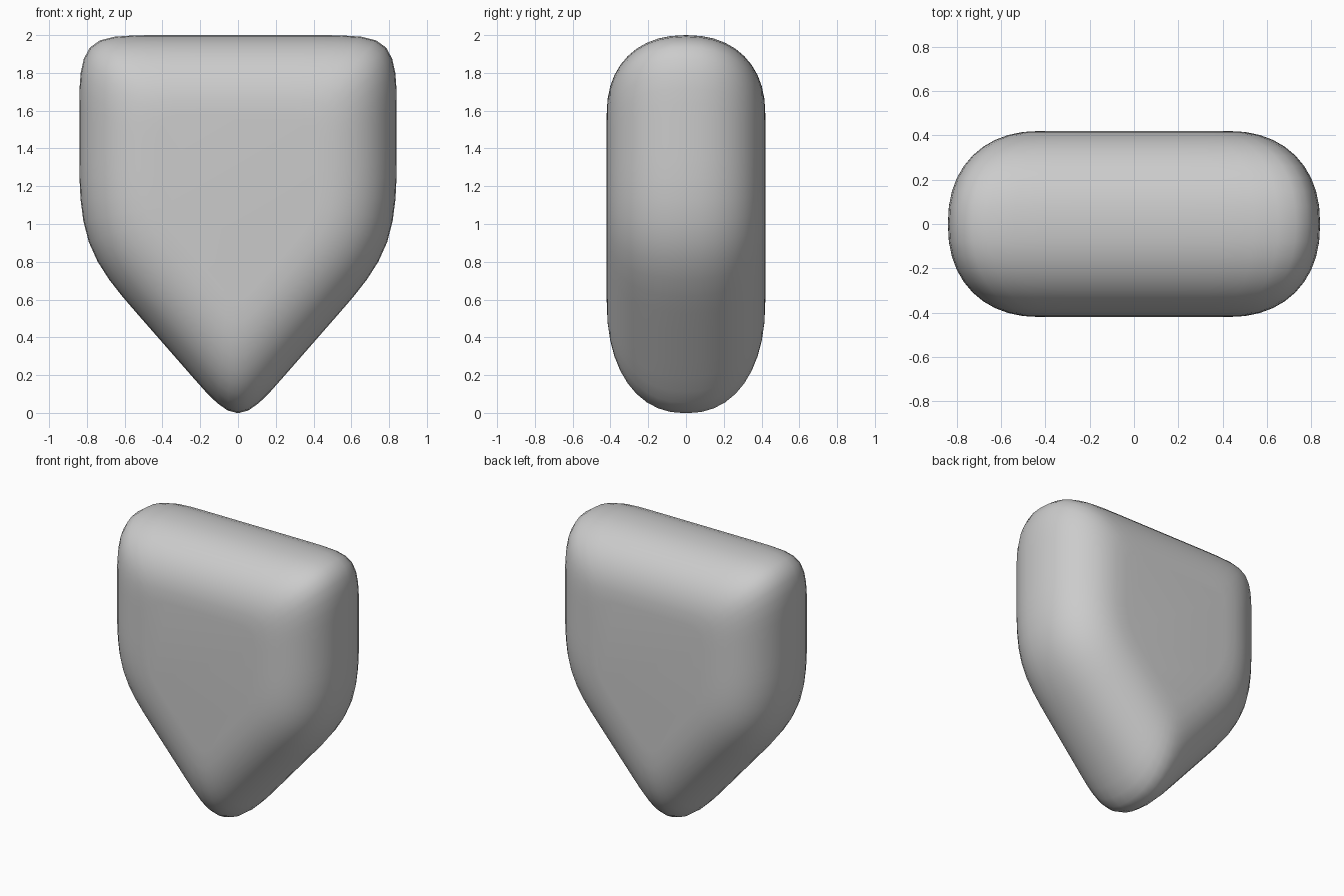
import bpy, bmesh, math

if "Cube" in bpy.data.objects:
    bpy.data.objects.remove(bpy.data.objects["Cube"])

HALF = 0.42      # half depth, also the rounding radius of the rim
POWER = 2.25     # slightly squarer than a circle
ROWS = 20        # rings from front to back
STEPS = 4        # curve samples per control point
# Sharp outline (x, z): counter-clockwise seen from the front
CORNERS = [(0, -0.085), (0.84, 0.875), (0.84, 2), (-0.84, 2), (-0.84, 0.875)]
# Where the corner rounding ends along each edge
SPLITS = [(0.26, 0.64), (0.46, 0.65), (0.2, 0.8), (0.35, 0.54), (0.36, 0.74)]


def inset(d):
    """Move every outline edge inwards by d with mitred corners."""
    out = []
    n = len(CORNERS)
    for i in range(n):
        (ax, az), (bx, bz), (cx, cz) = CORNERS[i - 1], CORNERS[i], CORNERS[(i + 1) % n]
        l1, l2 = math.hypot(bx - ax, bz - az), math.hypot(cx - bx, cz - bz)
        n1 = (-(bz - az) / l1, (bx - ax) / l1)
        n2 = (-(cz - bz) / l2, (cx - bx) / l2)
        k = d / (1 + n1[0] * n2[0] + n1[1] * n2[1])
        out.append((bx + k * (n1[0] + n2[0]), bz + k * (n1[1] + n2[1])))
    return out


def ring(d):
    """Smooth closed outline at inset d (cubic B-spline)."""
    c = inset(d)
    ctrl = []
    for i, p in enumerate(c):
        q = c[(i + 1) % len(c)]
        ctrl.append(p)
        ctrl += [(p[0] + (q[0] - p[0]) * t, p[1] + (q[1] - p[1]) * t) for t in SPLITS[i]]
    n = len(ctrl)
    pts = []
    for i in range(n):
        for s in range(STEPS):
            t = s / STEPS
            w = ((1 - t) ** 3, 3 * t**3 - 6 * t * t + 4, -3 * t**3 + 3 * t * t + 3 * t + 1, t**3)
            quad = [ctrl[(i + j - 1) % n] for j in range(4)]
            pts.append(tuple(sum(a * q[m] for a, q in zip(w, quad)) / 6 for m in (0, 1)))
    return pts


# Rounded shield body: rings lofted from front to back
bm = bmesh.new()
rings = []
for r in range(ROWS + 1):
    a = math.pi * (r / ROWS - 0.5)
    y = math.copysign(HALF * abs(math.sin(a)) ** (2 / POWER), a)
    d = HALF * (1 - max(0.0, math.cos(a)) ** (2 / POWER))
    rings.append([bm.verts.new((x, y, z)) for x, z in ring(d)])
for f, b in zip(rings, rings[1:]):
    for i in range(len(f)):
        j = (i + 1) % len(f)
        bm.faces.new((f[i], f[j], b[j], b[i]))
# Flat front and back
bm.faces.new(rings[0])
bm.faces.new(rings[-1])
bmesh.ops.recalc_face_normals(bm, faces=bm.faces[:])
for face in bm.faces:
    face.smooth = True

mesh = bpy.data.meshes.new("shield_body")
bm.to_mesh(mesh)
bm.free()
bpy.context.collection.objects.link(bpy.data.objects.new("shield_body", mesh))
